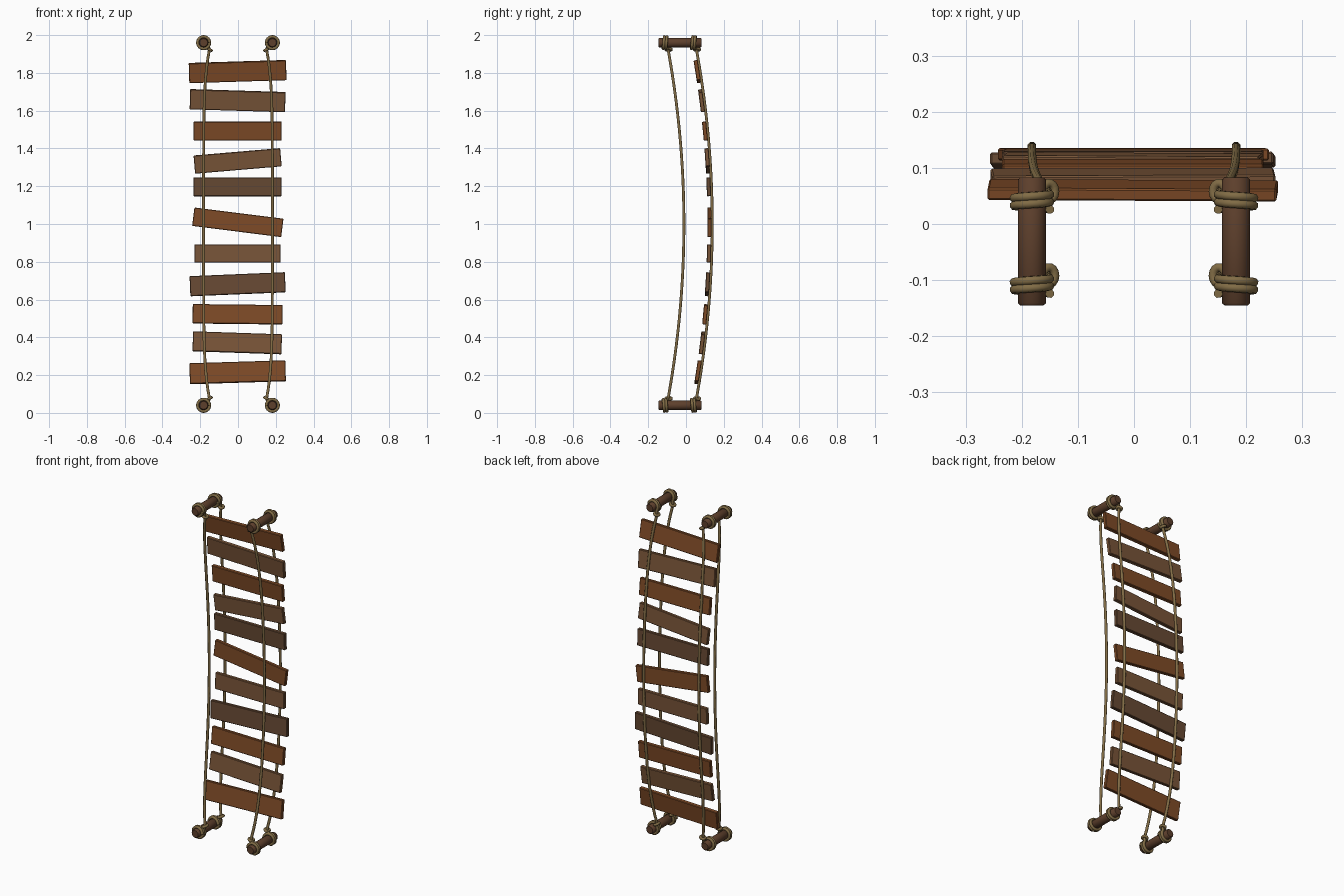
import bpy, bmesh, math
from mathutils import Matrix, Vector

if "Cube" in bpy.data.objects:
    bpy.data.objects.remove(bpy.data.objects["Cube"])


def material(name, color):
    m = bpy.data.materials.new(name)
    m.diffuse_color = (*color, 1)
    m.use_nodes = True
    m.node_tree.nodes["Principled BSDF"].inputs["Base Color"].default_value = m.diffuse_color
    return m


RUST = material("rust_wood", (0.21, 0.07, 0.02))
TAN = material("tan_wood", (0.19, 0.09, 0.04))
DARK = material("dark_wood", (0.135, 0.067, 0.033))
POST = material("post_wood", (0.11, 0.05, 0.025))
ROPE = material("rope", (0.22, 0.15, 0.06))

POST_X, POST_Z, ROPE_R, COIL_R = 0.182, 0.96, 0.008, 0.032


def rope_point(h):
    """Deck rope at height h from the middle: bowed in y, pulled inward at the ends."""
    s = h / 0.92
    return Vector((POST_X - 0.03 * s ** 6, 0.139 - 0.083 * s * s, h))


def mesh_object(name, bm, mat, matrix, bevel):
    me = bpy.data.meshes.new(name)
    bm.to_mesh(me)
    bm.free()
    me.materials.append(mat)
    ob = bpy.data.objects.new(name, me)
    bpy.context.collection.objects.link(ob)
    ob.matrix_world = matrix
    mod = ob.modifiers.new("bevel", 'BEVEL')
    mod.width, mod.segments, mod.limit_method = bevel, 1, 'ANGLE'
    mod.angle_limit = math.radians(50)
    return ob


# Planks: height, width, board height, slope, centre x, material
planks = [
    (1.807, 0.515, 0.106, 0.031, -0.002, RUST), (1.653, 0.505, 0.106, -0.031, -0.002, TAN),
    (1.492, 0.466, 0.100, 0.0, -0.002, RUST), (1.334, 0.460, 0.096, 0.085, -0.002, TAN),
    (1.197, 0.466, 0.100, 0.0, -0.002, DARK), (1.009, 0.475, 0.098, -0.125, -0.001, RUST),
    (0.844, 0.456, 0.097, 0.0, -0.002, TAN), (0.681, 0.505, 0.106, 0.042, -0.002, DARK),
    (0.522, 0.476, 0.102, -0.011, -0.002, RUST), (0.371, 0.471, 0.105, -0.034, -0.004, TAN),
    (0.215, 0.508, 0.110, 0.031, -0.002, RUST)]
for i, (z, w, h, tilt, x, mat) in enumerate(planks):
    bm = bmesh.new()
    bmesh.ops.create_cube(bm, size=1)
    bmesh.ops.scale(bm, vec=(w, 0.022, h), verts=bm.verts)
    y = rope_point(abs(z - 1)).y - 0.015
    lean = math.atan(2 * 0.083 * (z - 1) / 0.92 ** 2)
    m = (Matrix.Translation((x, y, z)) @ Matrix.Rotation(lean, 4, 'X')
         @ Matrix.Rotation(-tilt, 4, 'Y'))
    mesh_object(f"plank_{i + 1}", bm, mat, m, 0.003)

# Posts: four short round bars lying front to back
for sx in (-1, 1):
    for sz in (-1, 1):
        bm = bmesh.new()
        bmesh.ops.create_cone(bm, cap_ends=True, segments=16, radius1=0.025,
                              radius2=0.025, depth=0.228)
        for f in bm.faces:
            f.smooth = len(f.verts) == 4
        m = Matrix.Translation((sx * POST_X, -0.031, 1 + sz * POST_Z)) @ Matrix.Rotation(math.pi / 2, 4, 'X')
        mesh_object("post", bm, POST, m, 0.004)


def end_wrap():
    """Coil round the upper post, ending on the inner side above the rope."""
    pts = []
    n = 40
    for k in range(n + 1):
        t = k / n
        a = math.pi + 0.6 - (1 - t) * 4.2 * math.pi
        y = 0.026 + 0.028 * t
        pts.append(Vector((POST_X + COIL_R * math.cos(a), y, POST_Z + COIL_R * math.sin(a))))
    return pts


def knot_loop():
    """Small tilted hitch that ties the coil to the rope."""
    pts = []
    for k in range(15):
        a = k / 14 * 2 * math.pi
        pts.append(Vector((0.152 + 0.011 * math.cos(a), 0.058 + 0.015 * math.sin(a),
                           0.924 + 0.005 * math.cos(a))))
    return pts


def add_rope(name, paths, sx, dy):
    cu = bpy.data.curves.new(name, 'CURVE')
    cu.dimensions = '3D'
    cu.bevel_depth, cu.bevel_resolution, cu.use_fill_caps = ROPE_R, 2, True
    cu.materials.append(ROPE)
    for pts in paths:
        sp = cu.splines.new('POLY')
        sp.points.add(len(pts) - 1)
        for p, v in zip(sp.points, pts):
            p.co = (v.x * sx, v.y + dy, v.z + 1, 1)
        sp.use_smooth = True
    bpy.context.collection.objects.link(bpy.data.objects.new(name, cu))


# Ropes: deck ropes behind the planks, hand ropes in front
def flip(pts):
    return [Vector((p.x, p.y, -p.z)) for p in pts]


span = []
for k in range(-20, 21):
    p = rope_point(abs(k) / 20 * 0.92)
    p.z = -k / 20 * 0.92
    span.append(p)
strand = end_wrap() + span + flip(end_wrap())[::-1]
for sx in (-1, 1):
    for name, dy in (("deck_rope", 0.0), ("hand_rope", -0.15)):
        add_rope(name, [strand, knot_loop(), flip(knot_loop())], sx, dy)
